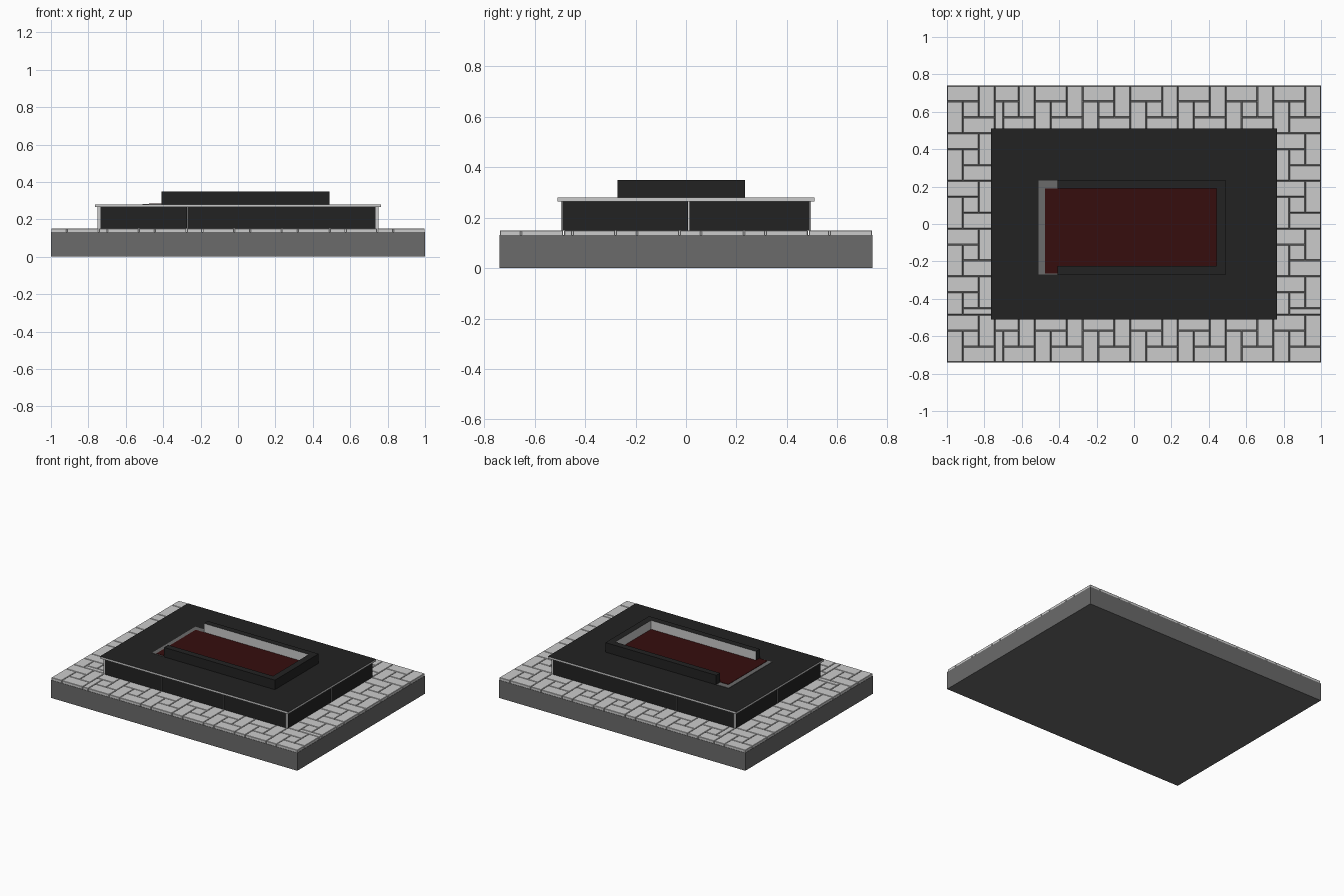
import bpy, bmesh
from mathutils import Vector

if "Cube" in bpy.data.objects:
    bpy.data.objects.remove(bpy.data.objects["Cube"])


def material(name, rgb):
    m = bpy.data.materials.new(name)
    m.diffuse_color = (*rgb, 1)
    m.use_nodes = True
    m.node_tree.nodes["Principled BSDF"].inputs["Base Color"].default_value = m.diffuse_color
    return m


LIGHT = material("light_stone", (0.60, 0.60, 0.60))
GREY = material("grey_concrete", (0.145, 0.145, 0.145))
BLACK = material("black_granite", (0.016, 0.016, 0.016))
RED = material("dark_red", (0.037, 0.004, 0.004))


def add_box(bm, x, y, z):
    v = [bm.verts.new((a, b, c)) for c in z for b in y for a in x]
    for f in ((0, 2, 3, 1), (4, 5, 7, 6), (0, 1, 5, 4),
              (2, 6, 7, 3), (0, 4, 6, 2), (1, 3, 7, 5)):
        bm.faces.new([v[i] for i in f])


def finish(name, bm, mats):
    me = bpy.data.meshes.new(name)
    bm.to_mesh(me)
    bm.free()
    for m in mats:
        me.materials.append(m)
    ob = bpy.data.objects.new(name, me)
    bpy.context.collection.objects.link(ob)
    return ob


def box(name, x, y, z, mat, faced=None, dirs=()):
    """Box in one colour; faces pointing along any of dirs get the second one."""
    bm = bmesh.new()
    add_box(bm, x, y, z)
    bm.normal_update()
    for f in bm.faces:
        if any(f.normal.dot(Vector(d)) > 0.9 for d in dirs):
            f.material_index = 1
    return finish(name, bm, [mat, faced] if faced else [mat])


UP, FRONT, BACK, LEFT, RIGHT = (0, 0, 1), (0, -1, 0), (0, 1, 0), (-1, 0, 0), (1, 0, 0)

# Concrete foundation
box("foundation", (-1, 1), (-0.74, 0.74), (0, 0.131), GREY)

# Pinwheel paving: four two-by-one stones around a small square, in 3x3 blocks
W = 0.085
PINWHEEL = ((0, 0, 2, 1), (2, 0, 1, 2), (1, 2, 2, 1), (0, 1, 1, 2), (1, 1, 1, 1))
GAP = 0.002


def paving_block(bm, left, top, min_x=-1, min_y=-0.74):
    for c, r, w, h in PINWHEEL:
        x0, x1 = max(left + c * W, min_x), left + (c + w) * W
        y0, y1 = max(top - (r + h) * W, min_y), top - r * W
        if x1 - x0 > 0.01 and y1 - y0 > 0.01:
            add_box(bm, (x0 + GAP, x1 - GAP), (y0 + GAP, y1 - GAP), (0.125, 0.15))


paving = bmesh.new()
B = 3 * W
for top in (0.74, -0.74 + B):
    paving_block(paving, -1, top)                      # left corners
    for i in range(1, 8):                              # front and back rows
        paving_block(paving, 1 - i * B, top, min_x=-1 + B)
for left in (-1, 1 - B):                               # side columns
    for i in range(1, 5):
        paving_block(paving, left, 0.74 - i * B, min_y=-0.74 + B)
pavers = finish("paving_stones", paving, [LIGHT])
bevel = pavers.modifiers.new("worn_edges", 'BEVEL')
bevel.width = 0.002
bevel.segments = 1

# Plinth core with granite cladding panels; panel edges stay light
box("plinth_core", (-0.737, 0.737), (-0.482, 0.482), (0.13, 0.268), LIGHT)
Z = (0.15, 0.266)
for side, s, d in (("front", -1, FRONT), ("back", 1, BACK)):
    for i, (a, b) in enumerate(((-0.735, -0.272), (-0.272, 0.23), (0.23, 0.735))):
        box(f"{side}_panel_{i + 1}", (a + 0.001, b - 0.001),
            sorted((s * 0.48, s * 0.495)), Z, LIGHT, BLACK, [d])
for side, s, d in (("left", -1, LEFT), ("right", 1, RIGHT)):
    for i, (a, b) in enumerate(((-0.49, 0.008), (0.013, 0.49))):
        box(f"{side}_panel_{i + 1}", sorted((s * 0.735, s * 0.75)),
            (a, b), Z, LIGHT, BLACK, [d])

# Cover slab: black on top, light edges
box("cover_slab", (-0.765, 0.765), (-0.51, 0.51), (0.265, 0.28), LIGHT, BLACK, [UP])

# Planting bed: grey border plate with dark red filling, open at the left end
box("bed_border", (-0.51, 0.488), (-0.27, 0.233), (0.278, 0.2825), GREY)
box("bed_filling", (-0.477, 0.442), (-0.265, 0.19), (0.279, 0.285), RED)

# Raised kerb on three sides: light inside, black elsewhere
K = (0.28, 0.35)
box("front_kerb", (-0.41, 0.488), (-0.272, -0.225), K, BLACK, LIGHT, [BACK])
box("back_kerb", (-0.41, 0.488), (0.19, 0.235), K, BLACK, LIGHT, [FRONT])
box("right_kerb", (0.442, 0.49), (-0.272, 0.235), K, BLACK, LIGHT, [LEFT])
